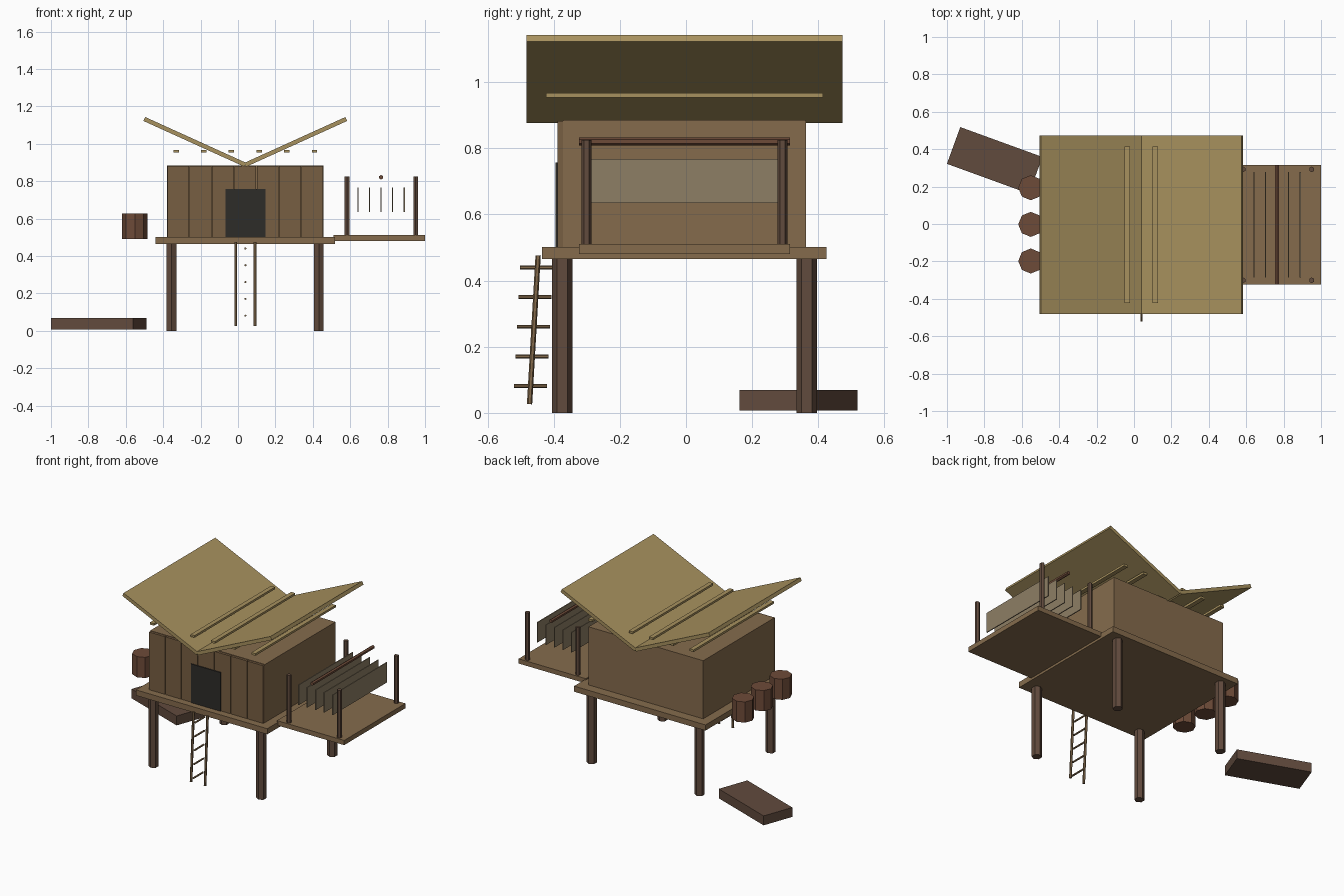
import bpy
from math import radians, pi

if "Cube" in bpy.data.objects:
    bpy.data.objects.remove(bpy.data.objects["Cube"])

def material(name, rgb):
    m = bpy.data.materials.new(name)
    m.diffuse_color = (*rgb, 1)
    m.use_nodes = True
    m.node_tree.nodes["Principled BSDF"].inputs["Base Color"].default_value = m.diffuse_color
    return m

WOOD = material("wood", (0.235, 0.148, 0.073))
PLANK = material("plank_wood", (0.187, 0.113, 0.055))
DARK = material("dark_wood", (0.12, 0.07, 0.047))
BARREL = material("barrel_wood", (0.155, 0.07, 0.04))
THATCH = material("thatch", (0.39, 0.285, 0.113))
CLOTH = material("cloth", (0.27, 0.21, 0.13))
BLACK = material("doorway_dark", (0.027, 0.025, 0.022))

def box(name, center, size, mat, rot=(0, 0, 0)):
    bpy.ops.mesh.primitive_cube_add(size=1, location=center, rotation=rot)
    o = bpy.context.object
    o.name, o.scale = name, size
    o.data.materials.append(mat)
    return o

def span(name, x, y, z, mat):
    """Box given by its extents on each axis."""
    return box(name, [(a + b) / 2 for a, b in (x, y, z)],
               [b - a for a, b in (x, y, z)], mat)

def rod(name, center, r, length, mat, sides=6, rot=(0, 0, 0)):
    bpy.ops.mesh.primitive_cylinder_add(vertices=sides, radius=r, depth=length,
                                        location=center, rotation=rot)
    o = bpy.context.object
    o.name = name
    o.data.materials.append(mat)
    return o

CX, CY = 0.039, -0.005  # hut centre

# Stilts, platform and hut
for x in (-0.355, 0.432):
    for y in (-0.374, 0.365):
        rod("stilt", (x, y, 0.2325), 0.0305, 0.465, DARK)
span("platform", (-0.44, 0.518), (-0.435, 0.425), (0.465, 0.502), WOOD)
span("hut_body", (-0.379, 0.457), (-0.372, 0.362), (0.502, 0.885), WOOD)

# Front wall planks and doorway
for i in range(7):
    box("front_plank", (CX + (i - 3) * 0.1195, -0.38, 0.692), (0.116, 0.016, 0.38), PLANK)
span("doorway", (-0.067, 0.147), (-0.394, -0.38), (0.502, 0.757), BLACK)

# V-shaped roof panels and the battens
for s in (-1, 1):
    box("roof_panel", (CX + s * 0.27, CY, 1.01), (0.593, 0.955, 0.023), THATCH,
        (0, -s * radians(24.4), 0))
for i in range(6):
    box("roof_batten", (CX + (i - 2.5) * 0.148, CY, 0.96), (0.029, 0.837, 0.014), THATCH)

# Ladder leaning on the platform, rungs run front to back
for x in (-0.011, 0.091):
    rod("ladder_rail", (x, -0.46, 0.251), 0.008, 0.45, WOOD, rot=(radians(-3.3), 0, 0))
for i in range(5):
    rod("ladder_rung", (CX, -0.47 + i * 0.0047, 0.081 + i * 0.0897), 0.006, 0.1, WOOD,
        rot=(pi / 2, 0, 0))

# Side deck with posts, drying rail and hanging sheets
span("side_deck", (0.51, 1.0), (-0.323, 0.315), (0.48, 0.511), WOOD)
for x in (0.583, 0.95):
    for y in (-0.301, 0.292):
        rod("deck_post", (x, y, 0.667), 0.015, 0.315, DARK)
rod("drying_rail", (0.765, -0.004, 0.821), 0.012, 0.638, BARREL, rot=(pi / 2, 0, 0))
for i in range(5):
    box("hanging_sheet", (0.765 + (i - 2) * 0.062, -0.004, 0.701), (0.006, 0.565, 0.132), CLOTH)

# Barrels on the left
for y in (-0.198, -0.002, 0.194):
    rod("barrel", (-0.552, y, 0.558), 0.067, 0.136, BARREL, sides=8)

# Flat boat on the ground
box("boat", (-0.745, 0.34, 0.038), (0.467, 0.209, 0.062), DARK, (0, 0, radians(-20)))
